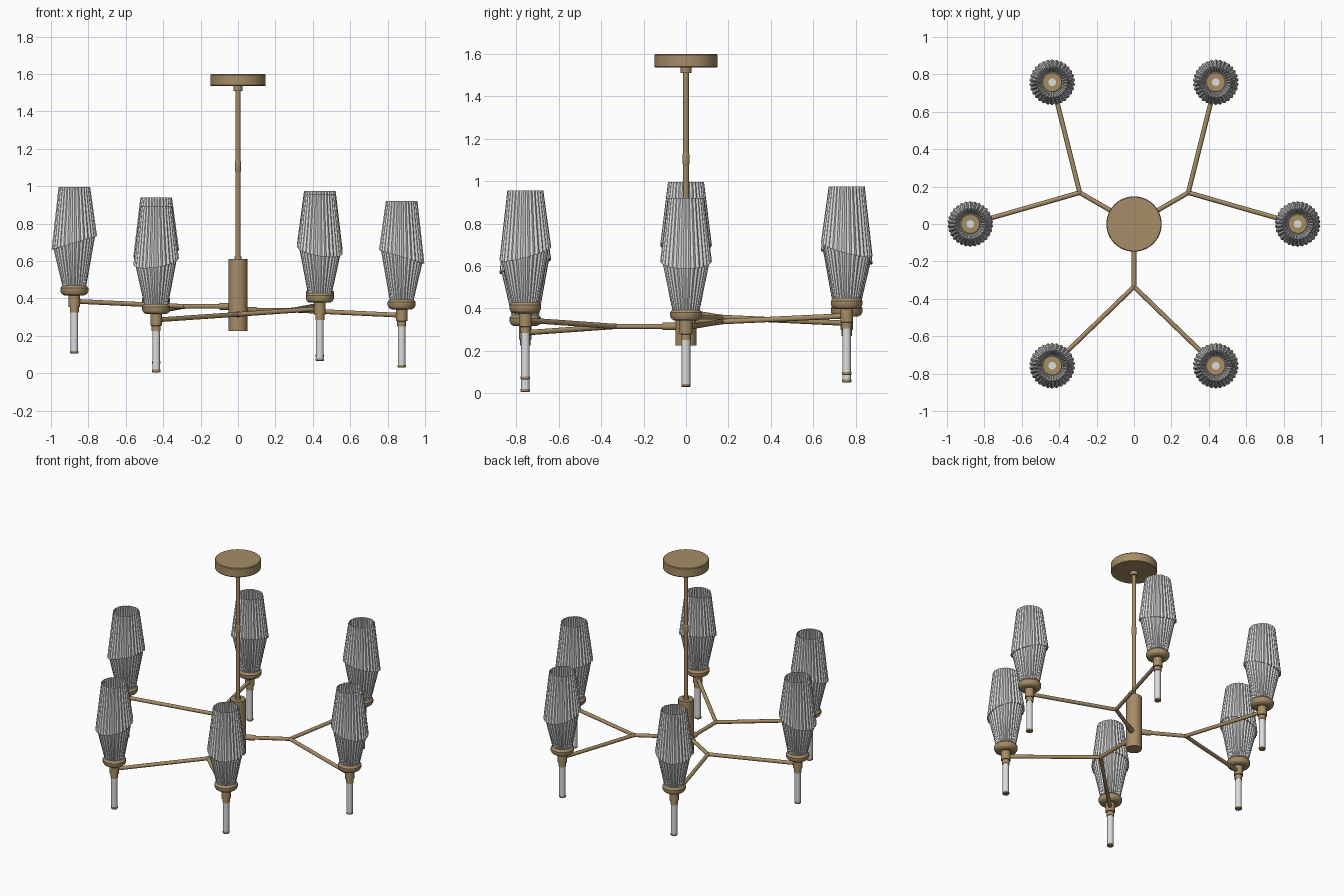
import bpy, bmesh
from math import sin, cos, pi, radians
from mathutils import Vector

if "Cube" in bpy.data.objects:
    bpy.data.objects.remove(bpy.data.objects["Cube"], do_unlink=True)


def material(name, rgb, metal_rough=0.5):
    m = bpy.data.materials.new(name)
    m.use_nodes = True
    color = (*rgb, 1)
    m.diffuse_color = color
    bsdf = m.node_tree.nodes["Principled BSDF"]
    bsdf.inputs["Base Color"].default_value = color
    bsdf.inputs["Roughness"].default_value = metal_rough
    return m


BRASS = material("aged brass", (0.38, 0.265, 0.135))
GLASS = material("pale grey glass", (0.72, 0.72, 0.72))


def add_object(name, bm, mat, location=(0, 0, 0), turn=0.0):
    bmesh.ops.recalc_face_normals(bm, faces=bm.faces)
    mesh = bpy.data.meshes.new(name)
    bm.to_mesh(mesh)
    bm.free()
    mesh.materials.append(mat)
    ob = bpy.data.objects.new(name, mesh)
    ob.location = location
    ob.rotation_euler.z = turn
    bpy.context.collection.objects.link(ob)
    bpy.ops.object.select_all(action="DESELECT")
    ob.select_set(True)
    bpy.context.view_layer.objects.active = ob
    bpy.ops.object.shade_smooth_by_angle(angle=radians(30))
    return ob


def bridge(bm, a, b):
    n = len(a)
    for i in range(n):
        j = (i + 1) % n
        bm.faces.new((a[i], a[j], b[j], b[i]))


def lathe(name, profile, mat, location=(0, 0, 0), sides=32):
    """Revolve (radius, height) points and cap both ends."""
    bm = bmesh.new()
    rings = [[bm.verts.new((r * cos(2 * pi * i / sides), r * sin(2 * pi * i / sides), z))
              for i in range(sides)] for r, z in profile]
    for a, b in zip(rings, rings[1:]):
        bridge(bm, a, b)
    bm.faces.new(rings[0])
    bm.faces.new(rings[-1])
    return add_object(name, bm, mat, location)


def rod(name, start, end, radius, mat):
    """Straight round bar between two points."""
    start, end = Vector(start), Vector(end)
    span = end - start
    ob = lathe(name, [(radius, 0), (radius, span.length)], mat, start, 16)
    ob.rotation_mode = "QUATERNION"
    ob.rotation_quaternion = span.to_track_quat("Z", "Y")
    return ob


def pleated_shade(name, location, turn, pleats=30, steps=4):
    """Two-tier scalloped shade with a slanted overlap, lowest on the outer side."""
    # radius, height, whether the ring follows the slant
    profile = [(0.05, 0.37, 0), (0.064, 0.36, 0), (0.112, 0.595, 1), (0.122, 0.592, 1),
               (0.085, 0.89, 0), (0.080, 0.89, 0), (0.106, 0.6, 1), (0.058, 0.374, 0)]
    bm = bmesh.new()
    count = pleats * steps
    rings = []
    for r, z, slant in profile:
        ring = []
        for i in range(count):
            a = 2 * pi * i / count
            rr = r * (0.935 + 0.065 * abs(sin(a * pleats / 2)))
            ring.append(bm.verts.new((rr * cos(a), rr * sin(a), z - slant * 0.036 * cos(a))))
        rings.append(ring)
    for a, b in zip(rings, rings[1:] + rings[:1]):
        bridge(bm, a, b)
    return add_object(name, bm, GLASS, location, turn)


# Ceiling canopy, stem and central body
lathe("canopy", [(0.144, 1.535), (0.148, 1.54), (0.148, 1.595), (0.144, 1.6)], BRASS, sides=48)
lathe("canopy_collar", [(0.025, 1.51), (0.025, 1.54)], BRASS)
lathe("stem", [(0.0135, 0.6), (0.0135, 1.53)], BRASS)
lathe("stem_sleeve", [(0.0135, 1.075), (0.0165, 1.085), (0.0165, 1.125), (0.0135, 1.135)], BRASS)
lathe("body_collar", [(0.02, 0.6), (0.02, 0.625)], BRASS)
lathe("body", [(0.05, 0.225), (0.05, 0.61)], BRASS)


def lamp(name, angle, base):
    """Candle tube, socket, cup and shade at one arm end."""
    x, y = 0.875 * cos(angle), 0.875 * sin(angle)
    at = (x, y, base)
    lathe(name + "_tube", [(0.0205, 0.008), (0.0205, 0.378)], GLASS, at, 20)
    lathe(name + "_tube_cap", [(0.018, 0), (0.022, 0.003), (0.022, 0.014)], BRASS, at, 20)
    lathe(name + "_socket", [(0.024, 0.22), (0.024, 0.248), (0.03, 0.25), (0.03, 0.316)], BRASS, at)
    lathe(name + "_cup", [(0.055, 0.312), (0.068, 0.32), (0.075, 0.333), (0.075, 0.35),
                          (0.068, 0.36), (0.05, 0.375)], BRASS, at)
    pleated_shade(name + "_shade", at, angle)
    return Vector((x, y, base + 0.28))


# Three forked arms, each carrying two lamps: (direction, first lamp base, second lamp base)
ARMS = {"right_rear": (150, 0.05, 0.105),
        "left_rear": (30, 0.03, 0.085),
        "front": (270, 0.005, 0.065)}
for name, (degrees, base_a, base_b) in ARMS.items():
    mid = radians(degrees)
    z = (base_a + base_b) / 2 + 0.28
    out = Vector((cos(mid), sin(mid), 0))
    up = Vector((0, 0, z))
    fork = out * 0.335 + up
    rod(name + "_arm_collar", out * 0.03 + up, out * 0.11 + up, 0.018, BRASS)
    rod(name + "_arm", out * 0.03 + up, fork, 0.0125, BRASS)
    lathe(name + "_fork_joint", [(0.006, -0.013), (0.0135, -0.006), (0.0135, 0.006), (0.006, 0.013)],
          BRASS, fork, 16)
    for side, shift, base in (("a", -30, base_a), ("b", 30, base_b)):
        end = lamp(f"{name}_lamp_{side}", mid + radians(shift), base)
        rod(f"{name}_branch_{side}", fork, end, 0.0125, BRASS)
